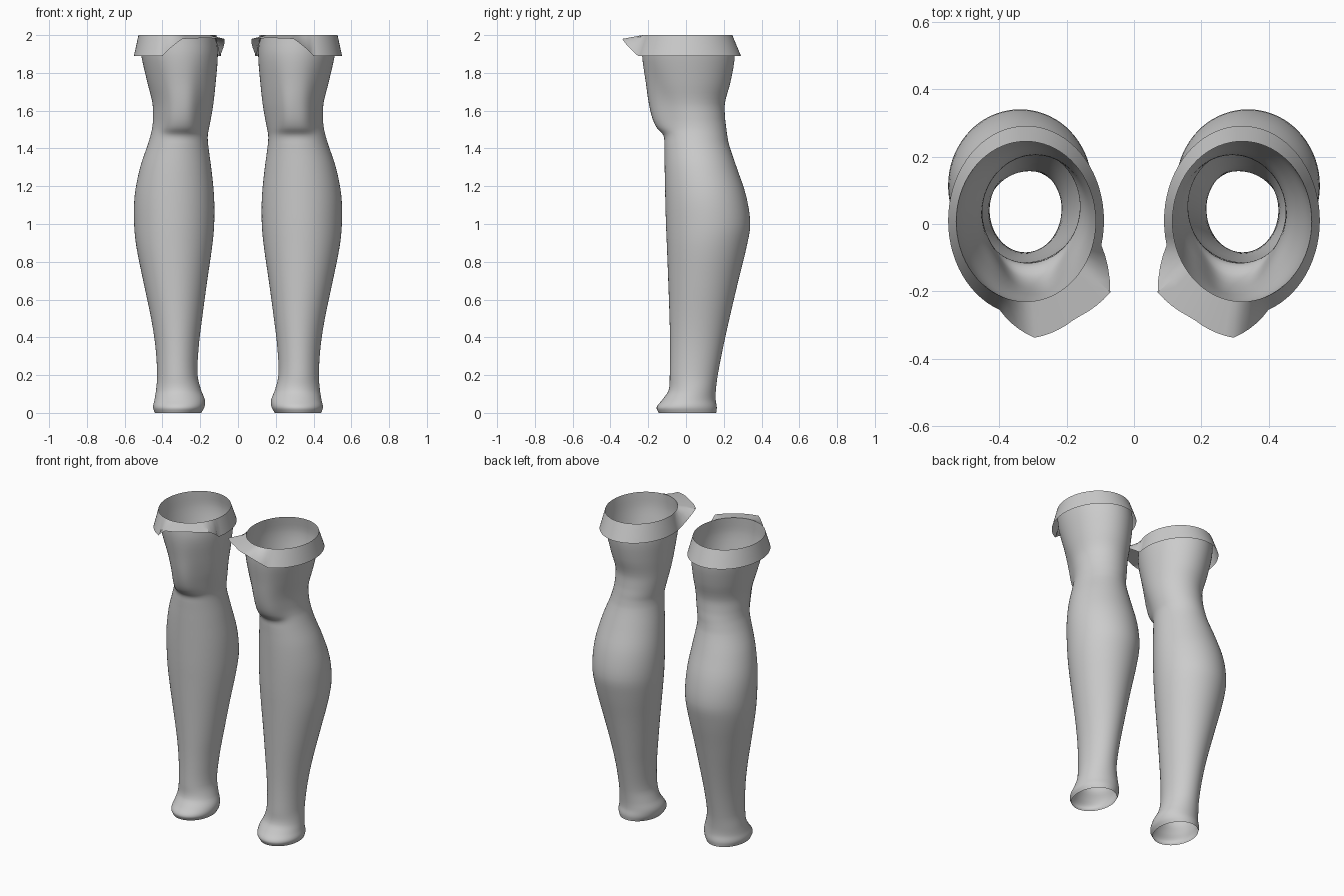
import bpy, bmesh, math

if "Cube" in bpy.data.objects:
    bpy.data.objects.remove(bpy.data.objects["Cube"])

grey = bpy.data.materials.new("plain grey")
grey.diffuse_color = (0.6, 0.6, 0.6, 1)
grey.use_nodes = True
grey.node_tree.nodes["Principled BSDF"].inputs["Base Color"].default_value = grey.diffuse_color

# Leg sections: height, inner x, outer x, front y, back y, kneecap bulge
SECTIONS = [
    (0.00, .195, .440, -.145, .160, 0),
    (0.03, .178, .450, -.155, .163, 0),
    (0.07, .176, .442, -.125, .157, 0),
    (0.12, .195, .434, -.092, .158, 0),
    (0.20, .214, .428, -.086, .168, 0),
    (0.35, .208, .437, -.084, .197, 0),
    (0.50, .190, .460, -.087, .230, 0),
    (0.70, .163, .502, -.094, .277, 0),
    (0.88, .137, .538, -.101, .321, 0),
    (1.00, .126, .550, -.106, .340, 0),
    (1.15, .127, .547, -.110, .318, 0),
    (1.30, .142, .518, -.113, .268, 0),
    (1.42, .158, .478, -.115, .228, 0),
    (1.47, .160, .463, -.116, .218, .004),
    (1.51, .153, .454, -.120, .213, .035),
    (1.56, .143, .450, -.130, .207, .048),
    (1.64, .130, .453, -.155, .206, .042),
    (1.75, .118, .480, -.195, .235, .018),
    (1.89, .107, .512, -.232, .258, 0),
    (2.00, .114, .527, -.230, .245, 0),
]
N = 72          # sides around the leg
STEPS = 4       # rings between two sections


def blend(a, b, c, d, t):
    """Smooth curve from b to c, with unevenly spaced heights."""
    def value(i):
        m1 = (c[i] - a[i]) / (c[0] - a[0]) if c[0] != a[0] else 0
        m2 = (d[i] - b[i]) / (d[0] - b[0]) if d[0] != b[0] else 0
        h = c[0] - b[0]
        return ((2*t**3 - 3*t**2 + 1) * b[i] + (t**3 - 2*t**2 + t) * h * m1
                + (3*t**2 - 2*t**3) * c[i] + (t**3 - t**2) * h * m2)
    return [b[0] + (c[0] - b[0]) * t] + [value(i) for i in range(1, 6)]


def leg_ring(s):
    z, x0, x1, y0, y1, knee = s
    cx, cy = (x0 + x1) / 2, (y0 + y1) / 2
    ring = []
    for k in range(N):
        a = math.tau * k / N
        x = cx + math.cos(a) * (x1 - x0) / 2
        y = cy + math.sin(a) * (y1 - y0) / 2
        if math.sin(a) < 0:
            y -= knee * math.exp(-((x - 0.305) / 0.095) ** 4)
        ring.append((x, y, z))
    return ring


def loft(name, rings):
    """Skin the rings, mirror to the other leg and shade smooth."""
    bm = bmesh.new()
    rows = [[bm.verts.new(p) for p in r] for r in rings]
    for lo, hi in zip(rows, rows[1:]):
        for k in range(N):
            j = (k + 1) % N
            bm.faces.new((lo[k], lo[j], hi[j], hi[k]))
    mesh = bpy.data.meshes.new(name)
    bm.to_mesh(mesh)
    bm.free()
    mesh.materials.append(grey)
    ob = bpy.data.objects.new(name, mesh)
    bpy.context.collection.objects.link(ob)
    bpy.ops.object.select_all(action='DESELECT')
    ob.select_set(True)
    bpy.context.view_layer.objects.active = ob
    bpy.ops.object.shade_smooth_by_angle(angle=math.radians(35))
    mirror = ob.modifiers.new("other_leg", 'MIRROR')
    mirror.use_mirror_merge = False
    return ob


# Stockings: open tubes with calf, knee and ankle shape
rings = []
last = len(SECTIONS) - 1
for i in range(last):
    quad = [SECTIONS[min(max(i + o, 0), last)] for o in (-1, 0, 1, 2)]
    rings += [leg_ring(blend(*quad, s / STEPS)) for s in range(STEPS)]
rings.append(leg_ring(SECTIONS[-1]))
loft("stockings", rings)

# Cuffs: folded-down band with a raised two-pointed flap at the front
# Flap keys: angle, reach, edge height
FLAP = [(0, 1, 1.89), (195, 1, 1.89), (215, 1.32, 1.98), (238, 1.21, 1.985),
        (265, 1.24, 1.98), (290, 1, 1.89), (360, 1, 1.89)]


def cuff_edge(deg):
    for (a, r0, z0), (b, r1, z1) in zip(FLAP, FLAP[1:]):
        if a <= deg <= b:
            t = (deg - a) / (b - a)
            return r0 + (r1 - r0) * t, z0 + (z1 - z0) * t


top = leg_ring(SECTIONS[-1])
edge = []
for k in range(N):
    deg = 360 * k / N
    a = math.radians(deg)
    reach, z = cuff_edge(deg)
    edge.append((0.32 + 0.231 * reach * math.cos(a),
                 0.01 + 0.281 * reach * math.sin(a), z))
middle = [tuple(p * .5 + q * .5 for p, q in zip(e, t)) for e, t in zip(edge, top)]
loft("cuffs", [edge, middle, top])
